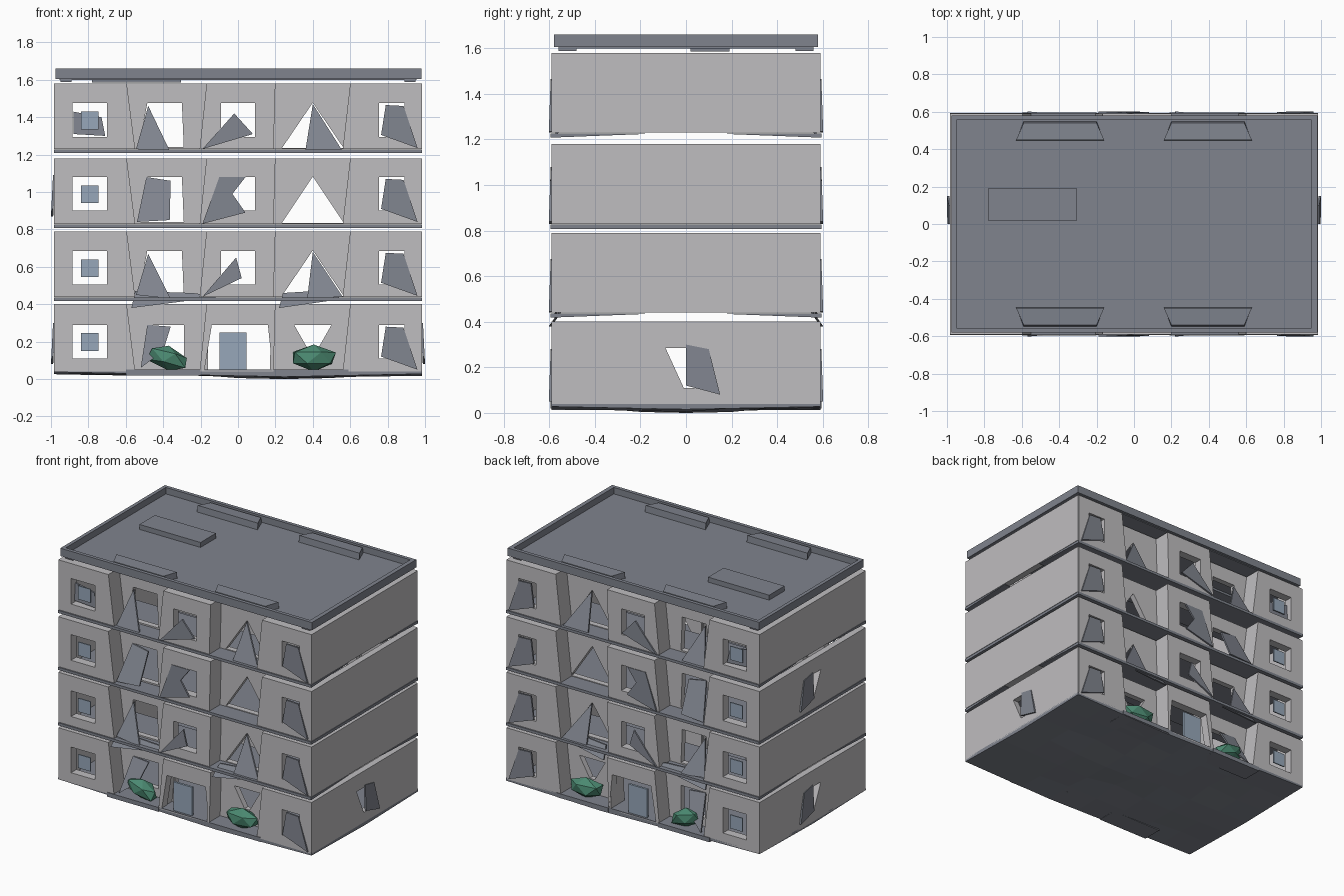
import bpy, bmesh, math, random
from mathutils import Vector

cube = bpy.data.objects.get("Cube")
if cube:
    bpy.data.objects.remove(cube, do_unlink=True)


def material(name, rgb):
    m = bpy.data.materials.new(name)
    m.use_nodes = True
    m.diffuse_color = (*rgb, 1)
    m.node_tree.nodes["Principled BSDF"].inputs["Base Color"].default_value = (*rgb, 1)
    return m


WALL = material("light grey wall", (.52, .51, .525))
SLATE = material("slate grey", (.215, .23, .27))
GLASS = material("pale blue glass", (.31, .39, .49))
LEAF = material("leaf green", (.07, .25, .165))
parts = {}


def mesh_for(name, mat):
    return parts.setdefault(name, (bmesh.new(), mat))[0]


def loft(bm, front, back):
    """Closed plate between two matching outlines."""
    a = [bm.verts.new(p) for p in front]
    b = [bm.verts.new(p) for p in back]
    bm.faces.new(a)
    bm.faces.new(b)
    for i in range(len(a)):
        j = (i + 1) % len(a)
        bm.faces.new((a[i], a[j], b[j], b[i]))


def frame(bm, outer, hole, place, d0, d1):
    """Four-sided plate with a four-sided opening."""
    o0, o1, h0, h1 = [[bm.verts.new(place(u, v, d)) for u, v in loop]
                      for loop in (outer, hole) for d in (d0, d1)]
    for i in range(4):
        j = (i + 1) % 4
        for p, q in ((o0, h0), (o1, h1), (o0, o1), (h0, h1)):
            bm.faces.new((p[i], p[j], q[j], q[i]))


def box(bm, x0, x1, y0, y1, z0, z1):
    base = [(x0, y0), (x1, y0), (x1, y1), (x0, y1)]
    loft(bm, [(x, y, z0) for x, y in base], [(x, y, z1) for x, y in base])


def rect(u0, u1, v0, v1):
    return [(u0, v0), (u1, v0), (u1, v1), (u0, v1)]


def trapezoid(b0, b1, t0, t1, v0, v1):
    return [(b0, v0), (b1, v0), (t1, v1), (t0, v1)]


def shard(bm, pts, place, top, bottom):
    """Thin plate that leans outwards from its top to its bottom."""
    lo, hi = min(p[1] for p in pts), max(p[1] for p in pts)
    depth = [bottom + (top - bottom) * (v - lo) / (hi - lo) for u, v in pts]
    loft(bm, [place(u, v, d) for (u, v), d in zip(pts, depth)],
         [place(u, v, d - .012) for (u, v), d in zip(pts, depth)])


BOTTOM = [.04, .44, .83, 1.23]
TOP = [.40, .79, 1.18, 1.58]
STOREY = .395
OUT, BACK = .59, .47

# Shutters in each storey: (storey, outline), recessed bays and flush bays
recessed = [
    (0, [(-.485, .29), (-.36, .28), (-.40, .15), (-.52, .06)]),
    (1, [(-.48, .67), (-.36, .43), (-.545, .45)]),
    (2, [(-.49, 1.08), (-.36, 1.06), (-.365, .85), (-.54, .84)]),
    (3, [(-.48, 1.46), (-.36, 1.21), (-.545, 1.23)]),
    (1, [(.40, .68), (.56, .44), (.37, .43)]),
    (3, [(.40, 1.47), (.565, 1.21), (.36, 1.22)]),
]
flush = [
    (1, [(-.01, .65), (.02, .54), (-.19, .44)]),
    (2, [(-.1, 1.08), (.04, 1.08), (-.03, .99), (.04, .89), (-.19, .83)]),
    (3, [(-.02, 1.42), (.08, 1.31), (-.19, 1.23)]),
]

for s, side in ((-1, "front"), (1, "back")):
    def place(u, v, d, s=s):
        return (u, s * d, v)

    walls = mesh_for(side + "_walls", WALL)
    shutters = mesh_for(side + "_shutters", SLATE)
    panes = mesh_for(side + "_panes", GLASS)
    ledges = mesh_for(side + "_ledges", SLATE)
    for i in range(4):
        z0, z1, b = BOTTOM[i], TOP[i], STOREY * i
        sill, head = .11 + b, .29 + b
        # End bays with square windows
        frame(walls, trapezoid(-.98, -.55, -.98, -.595, z0, z1),
              rect(-.885, -.70, sill, head), place, OUT, OUT - .06)
        frame(walls, trapezoid(.56, .98, .60, .98, z0, z1),
              rect(.755, .89, sill, head), place, OUT, OUT - .06)
        # Middle bay, with the entrance below
        hole = rect(-.09, .09, sill, head)
        if i == 0:
            hole = trapezoid(-.18, .185, -.14, .16, z0 + .005, head)
        frame(walls, trapezoid(-.205, .19, -.168, .20, z0, z1), hole, place, OUT, OUT - .06)
        # Recessed bays and their cheeks
        hole = trapezoid(-.53, -.29, -.485, -.30, z0 + .01, head)
        if i == 0:
            hole = rect(-.48, -.29, sill, head)
        frame(walls, rect(-.61, -.16, z0, z1), hole, place, BACK, BACK - .04)
        hole = trapezoid(.235, .565, .398, .402, z0 + .005, head)
        if i == 0:
            hole = trapezoid(.38, .42, .30, .50, .15, head)
        frame(walls, rect(.18, .62, z0, z1), hole, place, BACK, BACK - .04)
        for lo, hi, w in ((-.55, -.595, -.02), (-.205, -.168, .02),
                          (.19, .20, -.02), (.56, .60, .02)):
            cheek = [(lo, z0), (lo + w, z0), (hi + w, z1), (hi, z1)]
            loft(walls, [place(u, v, OUT - .001) for u, v in cheek],
                 [place(u, v, BACK - .03) for u, v in cheek])
        # Glass and the leaning shutter of the end bays
        loft(panes, [place(u, v, .575) for u, v in rect(-.84, -.745, .15 + b, .245 + b)],
             [place(u, v, .567) for u, v in rect(-.84, -.745, .15 + b, .245 + b)])
        shard(shutters, [(.79, .28 + b), (.885, .275 + b), (.96, .05 + b),
                         (.765, .12 + b)], place, .594, .602)
    shard(shutters, [(-.88, 1.43), (-.73, 1.40), (-.71, 1.30), (-.88, 1.31)], place, .55, .56)
    for storey, pts in recessed:
        shard(shutters, pts, place, BACK + .005, .58)
    for storey, pts in flush:
        shard(shutters, pts, place, .594, .602)
    # Entrance door
    door = rect(-.1, .045, .02, .25)
    loft(mesh_for(side + "_door", GLASS), [place(u, v, .575) for u, v in door],
         [place(u, v, .56) for u, v in door])
    # Balcony plates over the ground storey
    shard(ledges, [(-.55, .47), (-.24, .46), (-.1, .44), (-.57, .38)], place, .54, .602)
    shard(ledges, [(.24, .46), (.40, .47), (.57, .43), (.22, .38)], place, .54, .602)
    # Planting ledges
    for x in (-.40, .39):
        box(ledges, x - .2, x + .2, *sorted((s * .45, s * .595)), .02, .05)
    # Floor slabs, tapering inwards from the facade
    slabs = mesh_for(side + "_floor_slabs", SLATE)
    for z, inner, drop in zip(BOTTOM[1:], (.18, 0, .18), (.006, .022, .006)):
        prof = [(.594, z - .022), (.594, z - .003), (inner, z - .003), (inner, z - drop)]
        loft(slabs, [(-.985, s * y, h) for y, h in prof],
             [(.985, s * y, h) for y, h in prof])
    # Leaning roof plates along the edge
    roof_plates = mesh_for(side + "_roof_plates", SLATE)
    for x in (-.395, .395):
        prof = [(.445, 1.61), (.45, 1.66), (.54, 1.655), (.55, 1.61)]
        loft(roof_plates, [(x - .235 + (.04 if y > .5 else 0), s * y, z) for y, z in prof],
             [(x + .235 - (.04 if y > .5 else 0), s * y, z) for y, z in prof])
    # Faceted shrubs
    random.seed(9)
    for x, w, skew in ((-.37, .125, .03), (.405, .14, 0)):
        bm = mesh_for(side + "_shrubs", LEAF)
        made = bmesh.ops.create_icosphere(bm, subdivisions=1, radius=1)["verts"]
        for v in made:
            k = random.uniform(.85, 1.1)
            v.co = Vector((x + v.co.x * w * k, s * (.53 + v.co.y * .065),
                           .112 + v.co.z * .07 * k - v.co.x * skew))

# End walls, with a leaning shutter at each opening
for s, side, open_storeys in ((1, "left", (0,)), (-1, "right", (0, 2))):
    def place(u, v, d, s=s):
        return (s * d, u, v)

    walls = mesh_for(side + "_end_wall", WALL)
    for i in range(4):
        b = STOREY * i
        outer = rect(-.588, .588, BOTTOM[i], TOP[i])
        if i in open_storeys:
            hole = [(-.01, .11 + b), (.08, .11 + b), (.08, .285 + b), (-.09, .285 + b)]
            frame(walls, outer, hole, place, .985, .94)
            shard(mesh_for(side + "_shutters", SLATE),
                  [(0, .30 + b), (.1, .28 + b), (.15, .08 + b), (0, .12 + b)],
                  place, .989, 1.0)
        else:
            loft(walls, [place(u, v, .985) for u, v in outer],
                 [place(u, v, .94) for u, v in outer])

# Uneven foundation
base = mesh_for("foundation", SLATE)
bmesh.ops.create_grid(base, x_segments=8, y_segments=6, size=1)
extruded = bmesh.ops.extrude_face_region(base, geom=base.faces[:])["geom"]
upper = {v for v in extruded if isinstance(v, bmesh.types.BMVert)}
for v in base.verts:
    x, y = v.co.x, v.co.y
    inside = 1 - max(abs(x), abs(y))
    rise = .026 * abs(x - .25) / 1.25 + .012 * abs(y)
    lump = .05 * max(0, -math.sin(6 * x + 4 * y)) * inside
    z = .05 if v in upper else min(rise + lump, .04)
    v.co = (x * .985, y * .59, z)

# Roof deck and its supports, parapet and roof box
box(mesh_for("roof_deck", SLATE), -.955, .955, -.56, .56, 1.6, 1.615)
supports = mesh_for("roof_supports", SLATE)
for x in (-.92, .92):
    for y in (-.52, .52):
        box(supports, x - .03, x + .03, y - .04, y + .04, 1.588, 1.605)
frame(mesh_for("parapet", SLATE), rect(-.975, .98, -.58, .58),
      rect(-.95, .95, -.555, .555), lambda u, v, d: (u, v, d), 1.605, 1.66)
box(mesh_for("roof_box", SLATE), -.78, -.305, .02, .19, 1.585, 1.65)

# Turn every part into an object
for name, (bm, mat) in parts.items():
    bmesh.ops.recalc_face_normals(bm, faces=bm.faces[:])
    mesh = bpy.data.meshes.new(name)
    bm.to_mesh(mesh)
    bm.free()
    mesh.materials.append(mat)
    bpy.context.collection.objects.link(bpy.data.objects.new(name, mesh))
